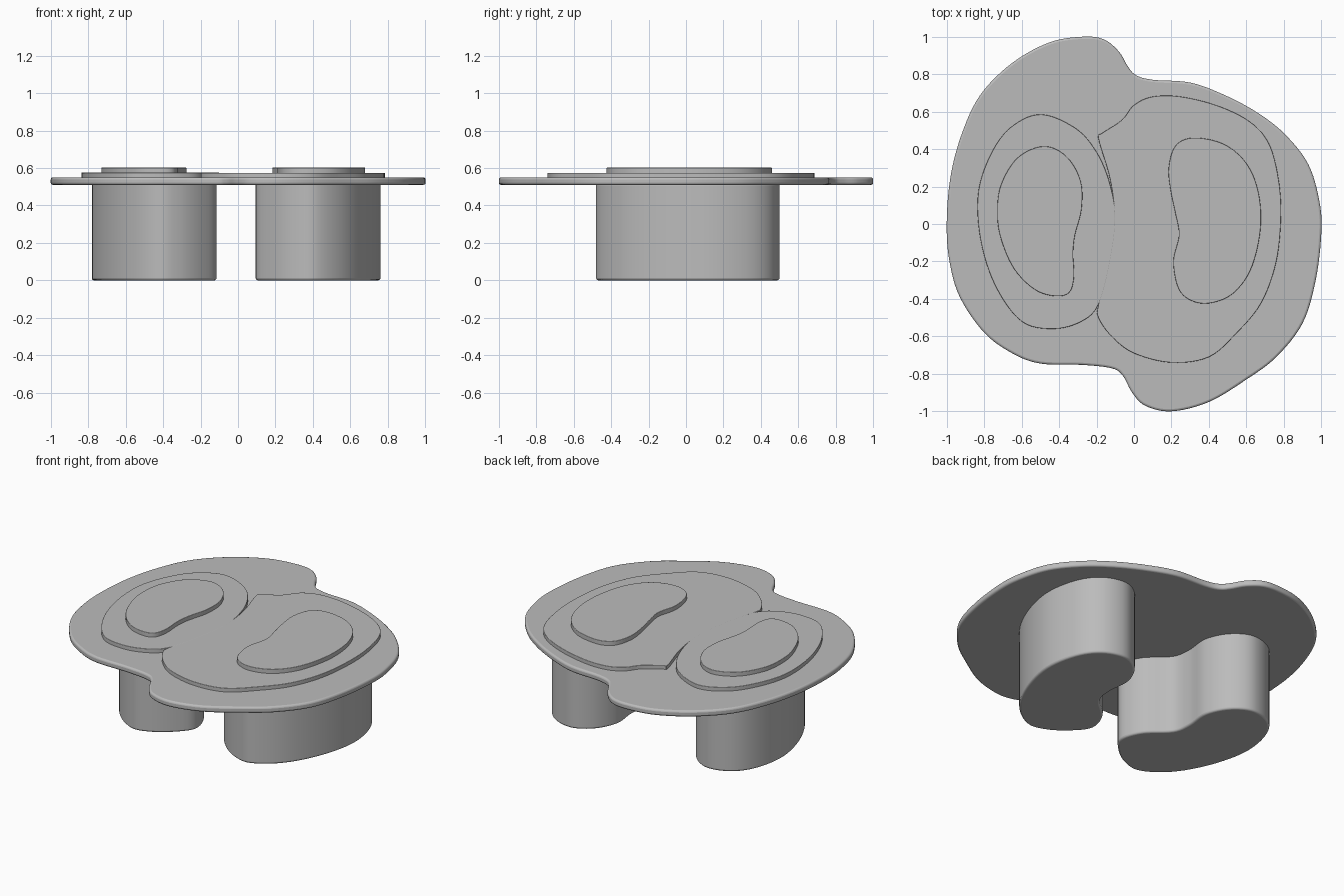
import bpy, bmesh, math
from mathutils import Vector

if "Cube" in bpy.data.objects:
    bpy.data.objects.remove(bpy.data.objects["Cube"])

grey = bpy.data.materials.new("neutral_grey")
grey.diffuse_color = (0.5, 0.5, 0.5, 1)
grey.use_nodes = True
grey.node_tree.nodes["Principled BSDF"].inputs["Base Color"].default_value = grey.diffuse_color


def smooth_loop(points, steps=6):
    """Closed Catmull-Rom curve through the control points."""
    n, out = len(points), []
    for i in range(n):
        a, b, c, d = (Vector(points[(i + k) % n]) for k in (-1, 0, 1, 2))
        for s in range(steps):
            t = s / steps
            out.append(0.5 * (2 * b + (c - a) * t + (2 * a - 5 * b + 4 * c - d) * t * t
                              + (3 * b - a - 3 * c + d) * t ** 3))
    return out


def slab(name, points, z0, z1, bevel):
    """Extrude a smooth outline between two heights and round its rims."""
    bm = bmesh.new()
    face = bm.faces.new([bm.verts.new((p.x, p.y, z0)) for p in smooth_loop(points)])
    ext = bmesh.ops.extrude_face_region(bm, geom=[face], use_keep_orig=True)
    top = [v for v in ext["geom"] if isinstance(v, bmesh.types.BMVert)]
    bmesh.ops.translate(bm, verts=top, vec=(0, 0, z1 - z0))
    bmesh.ops.recalc_face_normals(bm, faces=bm.faces)
    mesh = bpy.data.meshes.new(name)
    bm.to_mesh(mesh)
    bm.free()
    mesh.materials.append(grey)
    obj = bpy.data.objects.new(name, mesh)
    bpy.context.collection.objects.link(obj)
    mod = obj.modifiers.new("rim", 'BEVEL')
    mod.width, mod.segments = bevel, 3
    mod.limit_method, mod.angle_limit = 'ANGLE', math.radians(60)
    bpy.ops.object.select_all(action='DESELECT')
    obj.select_set(True)
    bpy.context.view_layer.objects.active = obj
    bpy.ops.object.shade_smooth_by_angle(angle=math.radians(35))
    return obj


# Main table top
top_outline = [
    (-.27, 1), (-.16, .985), (-.08, .92), (-.035, .845), (.01, .795), (.1, .77), (.3, .755),
    (.48, .69), (.65, .6), (.8, .485), (.93, .32), (.99, .12), (1, -.05), (.97, -.3),
    (.9, -.53), (.76, -.71), (.6, -.83), (.4, -.95), (.2, -1), (.06, -.97), (-.01, -.9),
    (-.06, -.81), (-.12, -.77), (-.28, -.752), (-.5, -.745), (-.65, -.69), (-.8, -.58),
    (-.93, -.39), (-.985, -.2), (-1, 0), (-.98, .25), (-.92, .48), (-.82, .69),
    (-.65, .86), (-.45, .97)]
slab("table_top", top_outline, .51, .55, .012)

# Raised panels on the top
left_panel = [
    (-.49, .585), (-.31, .51), (-.2, .385), (-.13, .22), (-.1, .03), (-.13, -.21),
    (-.19, -.43), (-.28, -.52), (-.43, -.56), (-.6, -.52), (-.74, -.33), (-.82, -.08),
    (-.83, .18), (-.75, .4), (-.64, .53)]
slab("left_panel", left_panel, .545, .575, .003)
right_panel = [
    (-.19, .455), (-.17, .485), (-.065, .555), (0, .635), (.1, .68), (.25, .68), (.45, .63),
    (.62, .545), (.72, .43), (.77, .25), (.785, .05), (.76, -.2), (.68, -.42), (.55, -.58),
    (.4, -.71), (.2, -.74), (0, -.69), (-.12, -.6), (-.19, -.5), (-.19, -.43),
    (-.135, -.21), (-.105, .03), (-.128, .24)]
slab("right_panel", right_panel, .545, .5745, .003)

# Kidney-shaped plates
left_plate = [
    (-.48, .415), (-.36, .36), (-.285, .23), (-.28, .08), (-.315, -.06), (-.325, -.16),
    (-.32, -.28), (-.345, -.365), (-.42, -.385), (-.53, -.35), (-.64, -.24), (-.71, -.08),
    (-.73, .06), (-.71, .21), (-.62, .355)]
slab("left_plate", left_plate, .57, .602, .003)
right_plate = [
    (.31, .46), (.22, .415), (.185, .3), (.195, .18), (.22, .06), (.24, -.06), (.21, -.2),
    (.24, -.35), (.32, -.415), (.42, -.42), (.53, -.37), (.62, -.25), (.67, -.07),
    (.675, .1), (.64, .25), (.57, .36), (.46, .435)]
slab("right_plate", right_plate, .57, .602, .003)

# Mirrored kidney-shaped legs
leg = [
    (-.115, -.26), (-.16, -.12), (-.29, .01), (-.315, .13), (-.305, .29), (-.375, .43),
    (-.5, .5), (-.65, .455), (-.745, .32), (-.78, .1), (-.72, -.15), (-.6, -.36),
    (-.44, -.475), (-.31, -.455), (-.19, -.37)]
slab("left_leg", leg, 0, .52, .012)
slab("right_leg", [(-.02 - x, y) for x, y in leg], 0, .52, .012)
